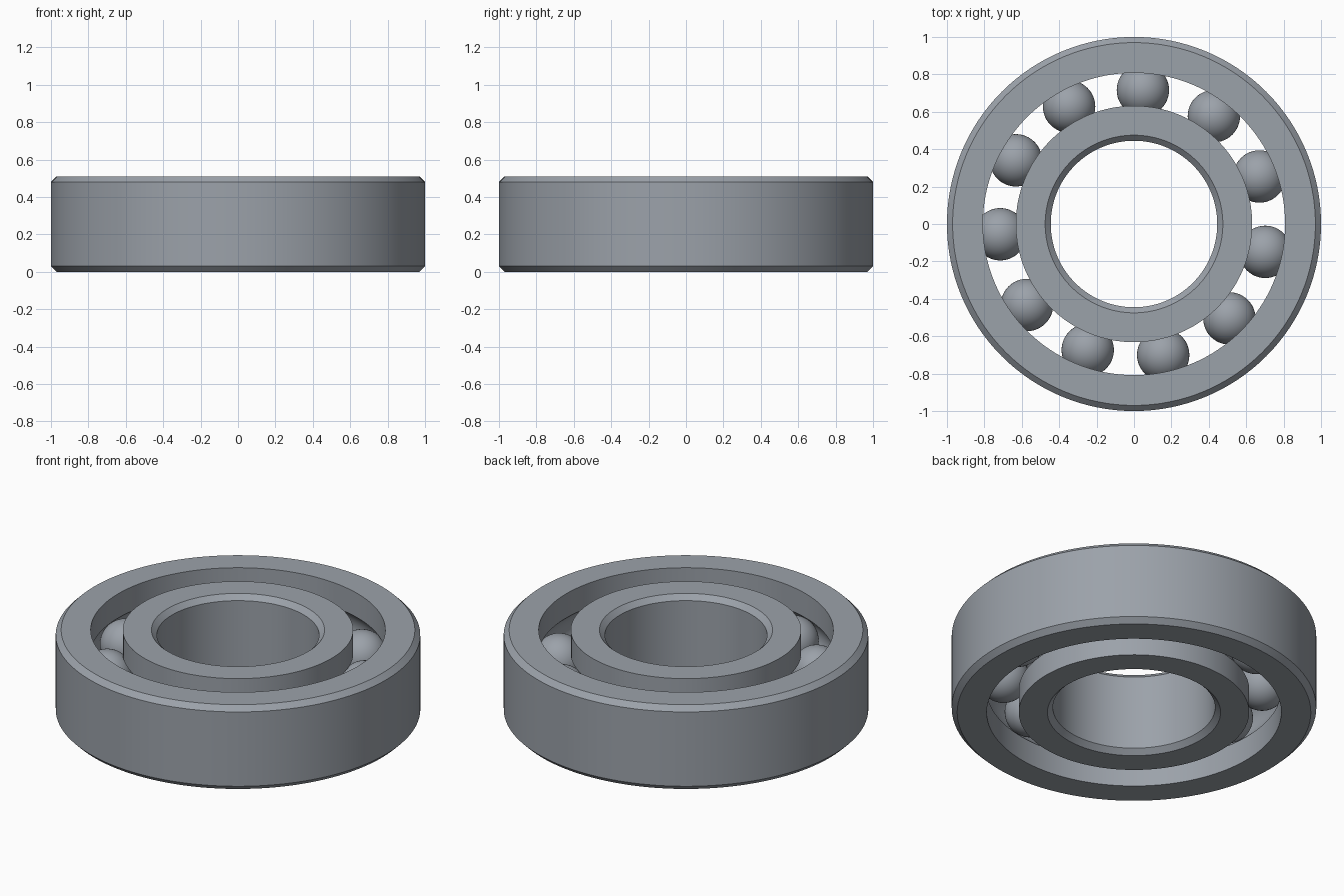
import bpy, bmesh, math
from mathutils import Matrix, Vector

cube = bpy.data.objects.get("Cube")
if cube:
    bpy.data.objects.remove(cube, do_unlink=True)

H = 0.51            # bearing width
MID = H / 2
CH = 0.03           # edge chamfer
PITCH = 0.7175      # ball circle radius
BALL_R = 0.14
GROOVE_R = 0.141
BALLS = 11

steel = bpy.data.materials.new("steel_grey")
colour = (0.33, 0.36, 0.40, 1)
steel.diffuse_color = colour
steel.use_nodes = True
steel.node_tree.nodes["Principled BSDF"].inputs["Base Color"].default_value = colour


def finish(bm, name):
    bmesh.ops.recalc_face_normals(bm, faces=bm.faces)
    mesh = bpy.data.meshes.new(name)
    bm.to_mesh(mesh)
    bm.free()
    mesh.materials.append(steel)
    obj = bpy.data.objects.new(name, mesh)
    bpy.context.collection.objects.link(obj)
    bpy.ops.object.select_all(action='DESELECT')
    obj.select_set(True)
    bpy.context.view_layer.objects.active = obj
    bpy.ops.object.shade_smooth_by_angle(angle=math.radians(25))
    return obj


def groove(radius, steps=14):
    """Ball track arc, cut into the race wall at the given radius, bottom to top."""
    side = 1 if radius > PITCH else -1
    limit = math.acos(abs(radius - PITCH) / GROOVE_R)
    angles = [limit * (2 * i / steps - 1) for i in range(steps + 1)]
    return [(PITCH + side * GROOVE_R * math.cos(a), MID + GROOVE_R * math.sin(a))
            for a in angles]


def ring(name, profile, segments=128):
    """Turn a closed (radius, height) profile around the z axis."""
    bm = bmesh.new()
    verts = [bm.verts.new((r, 0, z)) for r, z in profile]
    edges = [bm.edges.new((v, verts[i - 1])) for i, v in enumerate(verts)]
    bmesh.ops.spin(bm, geom=verts + edges, cent=(0, 0, 0), axis=(0, 0, 1),
                   angle=math.tau, steps=segments, use_merge=True)
    bmesh.ops.remove_doubles(bm, verts=bm.verts, dist=1e-5)
    return finish(bm, name)


# Outer race: chamfered outside edge, track on the inner wall
outer, wall = 1.0, 0.808
ring("outer_race", [(wall, 0)] + groove(wall) + [
    (wall, H), (outer - CH, H), (outer, H - CH), (outer, CH), (outer - CH, 0)])

# Inner race: chamfered bore, track on the outer wall
bore, wall = 0.445, 0.632
ring("inner_race", [(wall, 0)] + groove(wall) + [
    (wall, H), (bore + CH, H), (bore, H - CH), (bore, CH), (bore + CH, 0)])

# Balls, evenly spaced in the track
for i in range(BALLS):
    a = math.radians(86.2) + math.tau * i / BALLS
    centre = Vector((PITCH * math.cos(a), PITCH * math.sin(a), MID))
    bm = bmesh.new()
    bmesh.ops.create_uvsphere(bm, u_segments=48, v_segments=24, radius=BALL_R,
                              matrix=Matrix.Translation(centre))
    finish(bm, f"ball_{i + 1}")
